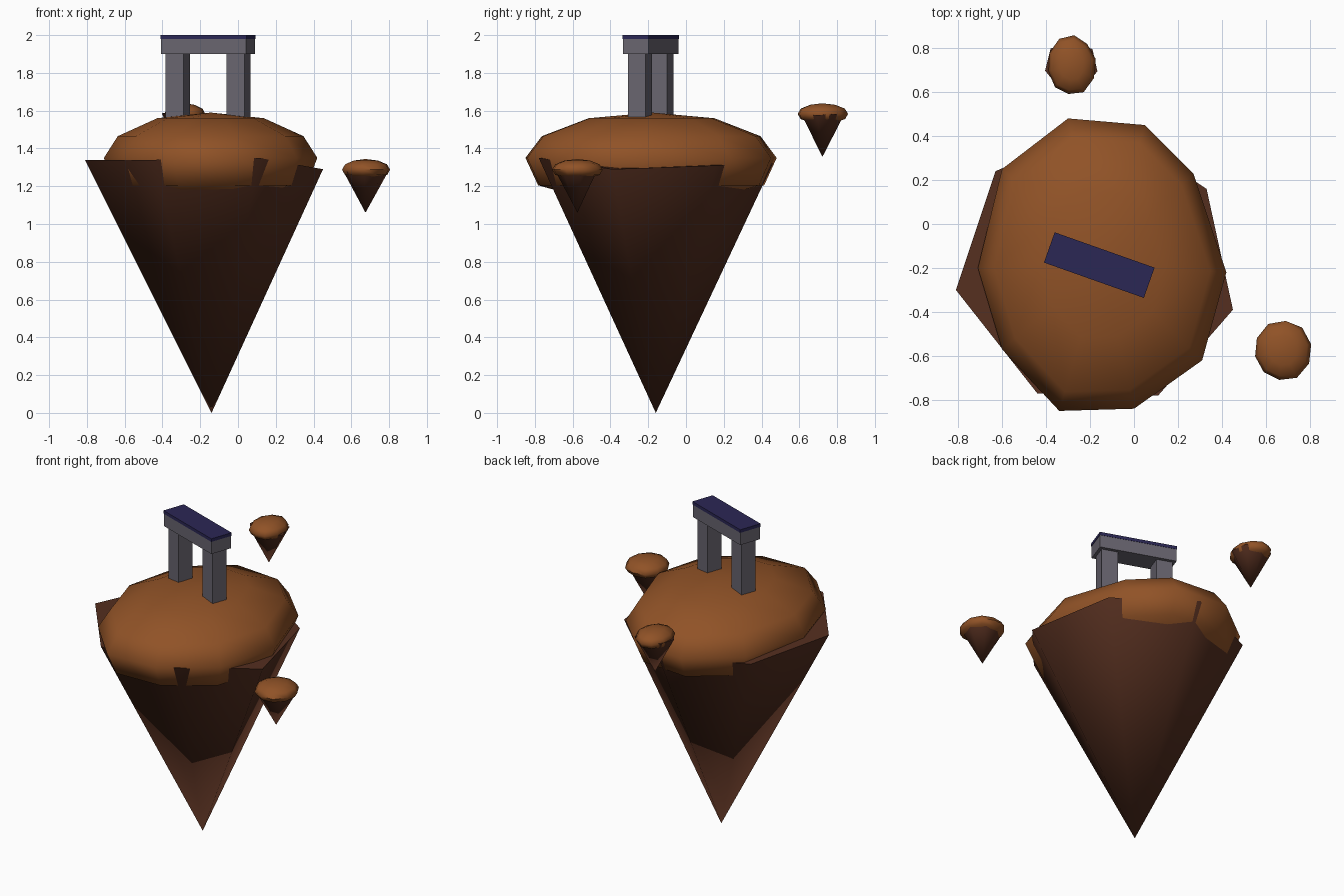
import bpy, math, random
from math import sin, cos, radians
from mathutils import Matrix

if "Cube" in bpy.data.objects:
    bpy.data.objects.remove(bpy.data.objects["Cube"])

random.seed(4)


def material(name, rgb):
    m = bpy.data.materials.new(name)
    m.diffuse_color = (*rgb, 1)
    m.use_nodes = True
    m.node_tree.nodes["Principled BSDF"].inputs["Base Color"].default_value = m.diffuse_color
    return m


SOIL = material("soil", (0.28, 0.085, 0.02))
ROCK = material("rock", (0.09, 0.028, 0.014))
STONE = material("stone", (0.14, 0.13, 0.16))
ROOF = material("roof", (0.024, 0.02, 0.09))


def make_object(name, verts, faces, mat, smooth=None):
    me = bpy.data.meshes.new(name)
    me.from_pydata(verts, [], faces)
    me.materials.append(mat)
    ob = bpy.data.objects.new(name, me)
    bpy.context.collection.objects.link(ob)
    if smooth:
        bpy.ops.object.select_all(action='DESELECT')
        ob.select_set(True)
        bpy.context.view_layer.objects.active = ob
        bpy.ops.object.shade_smooth_by_angle(angle=radians(smooth))
    return ob


def dome(name, centre, outline, rings, top, bottom):
    """Lumpy flattened ball: the outline repeated at each (scale, z) ring."""
    cx, cy = centre
    n = len(outline)
    verts = [(cx + (x - cx) * s, cy + (y - cy) * s, z) for s, z in rings for x, y in outline]
    faces = [(r * n + i, (r + 1) * n + i, (r + 1) * n + (i + 1) % n, r * n + (i + 1) % n)
             for r in range(len(rings) - 1) for i in range(n)]
    t = len(verts)
    verts += [(cx, cy, top), (cx, cy, bottom)]
    last = (len(rings) - 1) * n
    faces += [(t, i, (i + 1) % n) for i in range(n)]
    faces += [(t + 1, last + (i + 1) % n, last + i) for i in range(n)]
    return make_object(name, verts, faces, SOIL, 60)


def spike(name, apex, rim):
    """Capped rock cone pointing down from an uneven rim."""
    n = len(rim)
    verts = list(rim) + [apex, (apex[0], apex[1], sum(p[2] for p in rim) / n)]
    faces = [(n, (i + 1) % n, i) for i in range(n)]
    faces += [(n + 1, i, (i + 1) % n) for i in range(n)]
    return make_object(name, verts, faces, ROCK, 60)


# Main island
spike("main_rock", (-0.14, -0.16, 0.0), [
    (-0.81, -0.30, 1.34), (-0.44, -0.77, 1.34), (0.11, -0.78, 1.35), (0.45, -0.39, 1.29),
    (0.33, 0.16, 1.31), (-0.12, 0.46, 1.32), (-0.63, 0.24, 1.31)])
dome("main_soil", (-0.145, -0.18),
     [(0.42, -0.22), (0.27, 0.23), (0.05, 0.45), (-0.30, 0.48), (-0.60, 0.25),
      (-0.71, -0.20), (-0.60, -0.57), (-0.34, -0.85), (0.0, -0.84), (0.31, -0.62)],
     [(0.5, 1.56), (0.87, 1.465), (1, 1.35), (0.9, 1.205), (0.5, 1.13)], 1.59, 1.10)


# Small floating islands
def small_island(name, x, y, z, rx, ry, spin):
    rim, outline = [], []
    for i in range(7):
        a = radians(spin) + i * math.tau / 7
        rim.append((x + 0.122 * cos(a), y + 0.118 * sin(a), z + 0.225 + random.uniform(-0.01, 0.01)))
    for i in range(10):
        a = i * math.tau / 10 + 0.2
        k = random.uniform(0.96, 1.04)
        outline.append((x + rx * k * cos(a), y + ry * k * sin(a)))
    spike(name + "_rock", (x, y, z), rim)
    dome(name + "_soil", (x, y), outline,
         [(0.5, z + 0.276), (0.87, z + 0.256), (1, z + 0.228), (0.88, z + 0.2), (0.5, z + 0.185)],
         z + 0.284, z + 0.18)


small_island("right_islet", 0.675, -0.575, 1.06, 0.13, 0.138, 165)
small_island("back_islet", -0.285, 0.722, 1.355, 0.11, 0.136, 192)


# Stone gate
GATE = Matrix.Translation((-0.158, -0.187, 0)) @ Matrix.Rotation(radians(-19.5), 4, 'Z')


def gate_box(name, x, half_x, half_y, z0, z1, mat):
    verts = [GATE @ Matrix.Translation((x + sx * half_x, sy * half_y, z)) @ Matrix.Identity(4).translation
             for z in (z0, z1) for sx, sy in ((-1, -1), (1, -1), (1, 1), (-1, 1))]
    faces = [(3, 2, 1, 0), (4, 5, 6, 7)] + [(i, (i + 1) % 4, (i + 1) % 4 + 4, i + 4) for i in range(4)]
    make_object(name, verts, faces, mat)


for side, label in ((-1, "left"), (1, "right")):
    gate_box(label + "_pillar", side * 0.171, 0.05, 0.05, 1.5, 1.9, STONE)
gate_box("gate_beam", 0, 0.239, 0.071, 1.9, 1.982, STONE)
gate_box("gate_roof", 0, 0.241, 0.073, 1.98, 2.0, ROOF)
